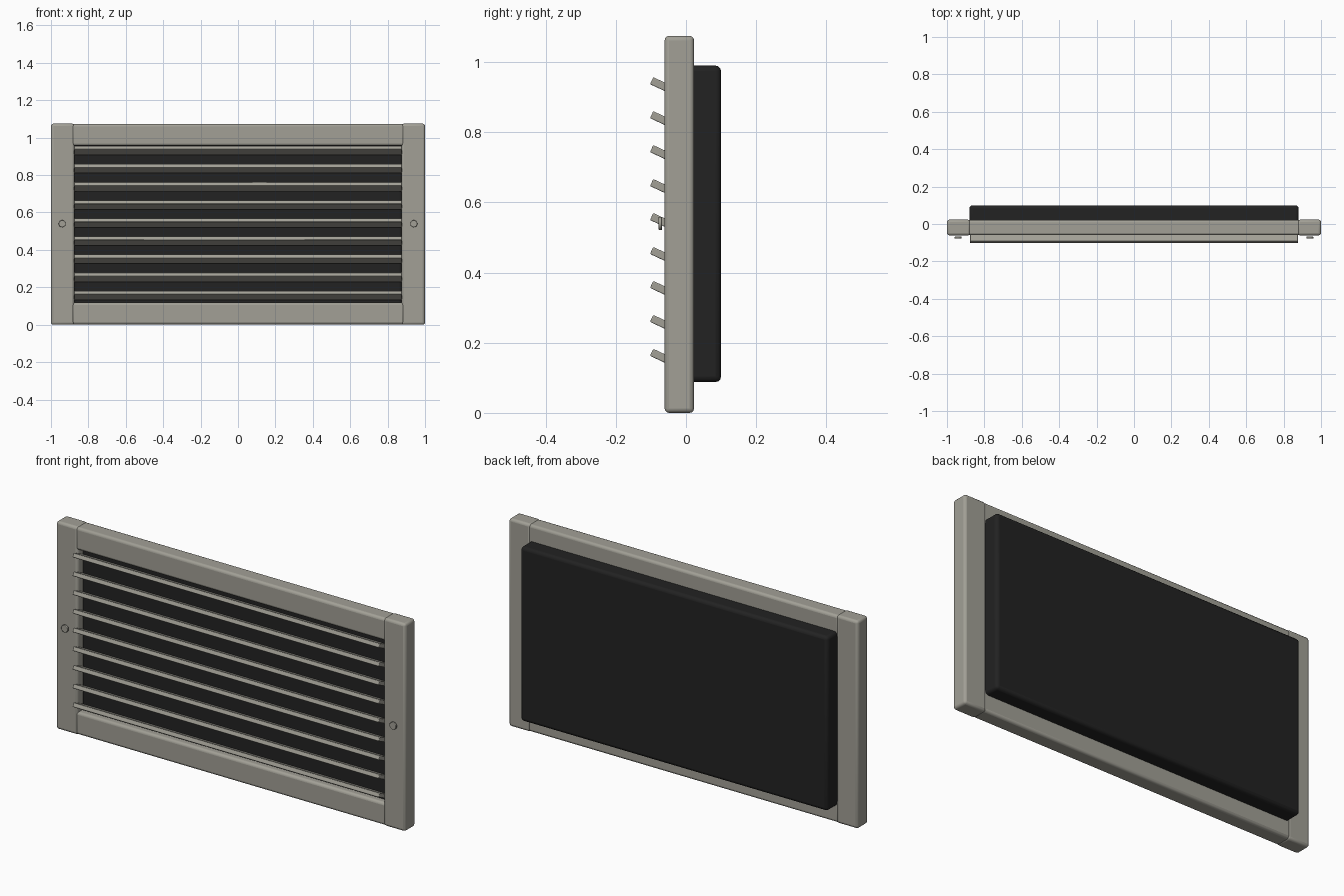
import bpy, math

if "Cube" in bpy.data.objects:
    bpy.data.objects.remove(bpy.data.objects["Cube"])


def material(name, rgb):
    m = bpy.data.materials.new(name)
    m.diffuse_color = (*rgb, 1)
    m.use_nodes = True
    m.node_tree.nodes["Principled BSDF"].inputs["Base Color"].default_value = m.diffuse_color
    return m


PAINT = material("warm grey paint", (0.36, 0.35, 0.305))
BLACK = material("duct black", (0.016, 0.016, 0.016))


def finish(ob, name, mat, bevel, segments):
    ob.name = name
    ob.data.materials.append(mat)
    mod = ob.modifiers.new("bevel", 'BEVEL')
    mod.width = bevel
    mod.segments = segments
    mod.limit_method = 'ANGLE'
    bpy.ops.object.shade_smooth_by_angle(angle=math.radians(35))
    return ob


def box(name, lo, hi, mat, bevel, segments=3, tilt=0.0):
    centre = [(a + b) / 2 for a, b in zip(lo, hi)]
    bpy.ops.mesh.primitive_cube_add(size=1, location=centre)
    ob = bpy.context.object
    ob.scale = [b - a for a, b in zip(lo, hi)]
    bpy.ops.object.transform_apply(location=False, rotation=False, scale=True)
    ob.rotation_euler.x = tilt
    return finish(ob, name, mat, bevel, segments)


W, H = 1.0, 1.075
Y0, Y1 = -0.061, 0.023

# Frame: two full-height stiles, two rails tucked between them
for s, side in ((-1, "left"), (1, "right")):
    xs = sorted((s * 0.875, s * W))
    box(side + "_stile", (xs[0], Y0, 0), (xs[1], Y1, H), PAINT, 0.013)
for z0, z1, side in ((0.002, 0.118, "bottom"), (0.957, H - 0.002, "top")):
    box(side + "_rail", (-0.89, Y0 + 0.001, z0), (0.89, Y1 - 0.001, z1), PAINT, 0.013)

# Dark duct box behind the opening
box("duct_box", (-0.88, -0.025, 0.088), (0.88, 0.1, 0.99), BLACK, 0.016)

# Nine louvre slats, tilted up towards the front
L, T = 0.074, 0.022
for i in range(9):
    z = 0.157 + i * 0.0968
    y = -0.0645
    box(f"slat_{i + 1}", (-0.877, y - L / 2, z - T / 2), (0.877, y + L / 2, z + T / 2),
        PAINT, 0.003, 2, math.radians(-25))

# Screw heads on the stiles
for s, side in ((-1, "left"), (1, "right")):
    bpy.ops.mesh.primitive_cylinder_add(vertices=24, radius=0.019, depth=0.01,
                                        location=(s * 0.94, -0.073, 0.54),
                                        rotation=(math.pi / 2, 0, 0))
    finish(bpy.context.object, side + "_screw", PAINT, 0.002, 2)
